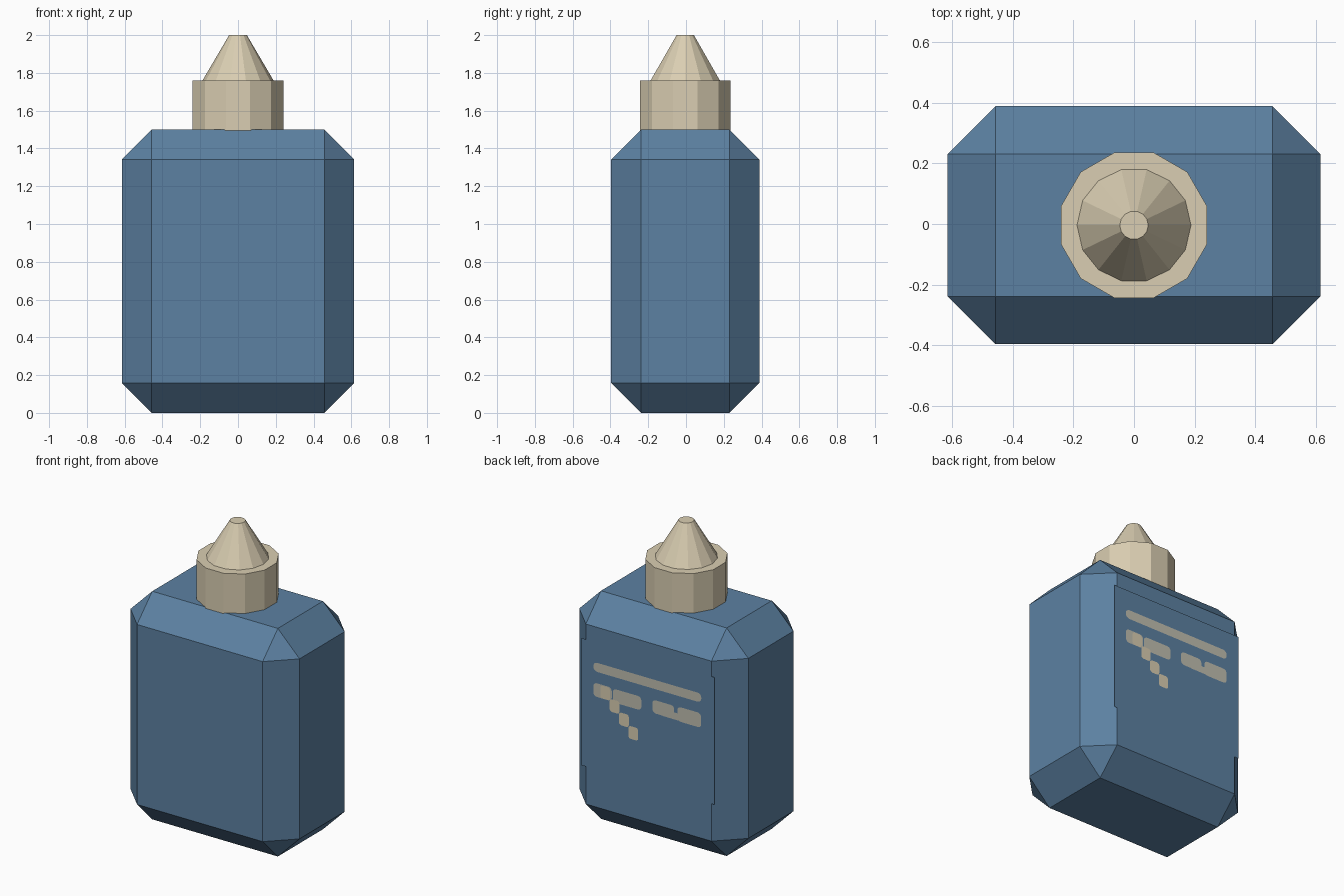
import bpy, bmesh, math

if "Cube" in bpy.data.objects:
    bpy.data.objects.remove(bpy.data.objects["Cube"])

Y_MID = -0.004      # bottle axis
LABEL_TOP = 1.245   # upper edge of the back label


def material(name, rgb):
    mat = bpy.data.materials.new(name)
    mat.use_nodes = True
    mat.diffuse_color = (*rgb, 1)
    mat.node_tree.nodes["Principled BSDF"].inputs["Base Color"].default_value = (*rgb, 1)
    return mat


blue = material("bottle_blue", (0.107, 0.219, 0.361))
cream = material("cap_cream", (0.70, 0.617, 0.445))
grey = material("print_grey", (0.53, 0.52, 0.44))


def finish(name, bm, mat):
    mesh = bpy.data.meshes.new(name)
    bm.to_mesh(mesh)
    bm.free()
    mesh.materials.append(mat)
    obj = bpy.data.objects.new(name, mesh)
    bpy.context.collection.objects.link(obj)
    return obj


def turned(name, profile, sides, start, mat):
    """Faceted solid from (radius, z) rings."""
    bm = bmesh.new()
    rings = []
    for r, z in profile:
        angles = [start + math.tau * i / sides for i in range(sides)]
        rings.append([bm.verts.new((r * math.cos(a), Y_MID + r * math.sin(a), z)) for a in angles])
    for low, high in zip(rings, rings[1:]):
        for i in range(sides):
            j = (i + 1) % sides
            bm.faces.new((low[i], low[j], high[j], high[i]))
    bm.faces.new(rings[0][::-1])
    bm.faces.new(rings[-1])
    return finish(name, bm, mat)


def back_patch(name, left, right, top, bottom, y, radius, mat):
    """Flat rounded patch on the back; left/right as seen from behind, top/bottom below the label top."""
    bm = bmesh.new()
    corners = [(right - radius, top + radius, 0), (left + radius, top + radius, 1),
               (left + radius, bottom - radius, 2), (right - radius, bottom - radius, 3)]
    verts = []
    steps = 4 if radius else 0
    for u, d, quarter in corners:
        for k in range(steps + 1):
            a = math.pi / 2 * (quarter + (k / steps if steps else 0))
            verts.append(bm.verts.new((-(u + radius * math.cos(a)), y,
                                       LABEL_TOP - d + radius * math.sin(a))))
    bm.faces.new(verts)
    return finish(name, bm, mat)


# Bottle: box with every edge chamfered
bm = bmesh.new()
bmesh.ops.create_cube(bm, size=1)
for v in bm.verts:
    v.co = (v.co.x * 1.23, v.co.y * 0.785 + Y_MID, (v.co.z + 0.5) * 1.5)
bottle = finish("bottle", bm, blue)
bevel = bottle.modifiers.new("chamfer", "BEVEL")
bevel.width = 0.158
bevel.segments = 1

# Collar and nozzle
turned("cap_collar", [(0.2485, 1.49), (0.2485, 1.76)], 12, math.pi / 12, cream)
turned("nozzle", [(0.188, 1.755), (0.188, 1.76), (0.047, 2.0)], 14, 0, cream)

# Back label
back_patch("label", -0.483, 0.483, 0, 0.837, 0.395, 0, blue)

# Printed bars
bars = [(-0.396, 0.389, 0.132, 0.192, 0.028),
        (-0.396, -0.262, 0.267, 0.357, 0.025),
        (-0.255, -0.047, 0.270, 0.360, 0.025),
        (0.033, 0.192, 0.265, 0.352, 0.025),
        (0.215, 0.388, 0.262, 0.358, 0.025),
        (0.100, 0.300, 0.308, 0.354, 0.015)]
for i, (left, right, top, bottom, r) in enumerate(bars):
    back_patch(f"label_bar_{i + 1}", left, right, top, bottom, 0.3965, r, grey)

# Diagonal run of drops
for i in range(4):
    u, d = -0.309 + 0.068 * i, 0.314 + 0.07 * i
    back_patch(f"label_drop_{i + 1}", u - 0.036, u + 0.036, d - 0.042, d + 0.042, 0.398, 0.018, cream)
